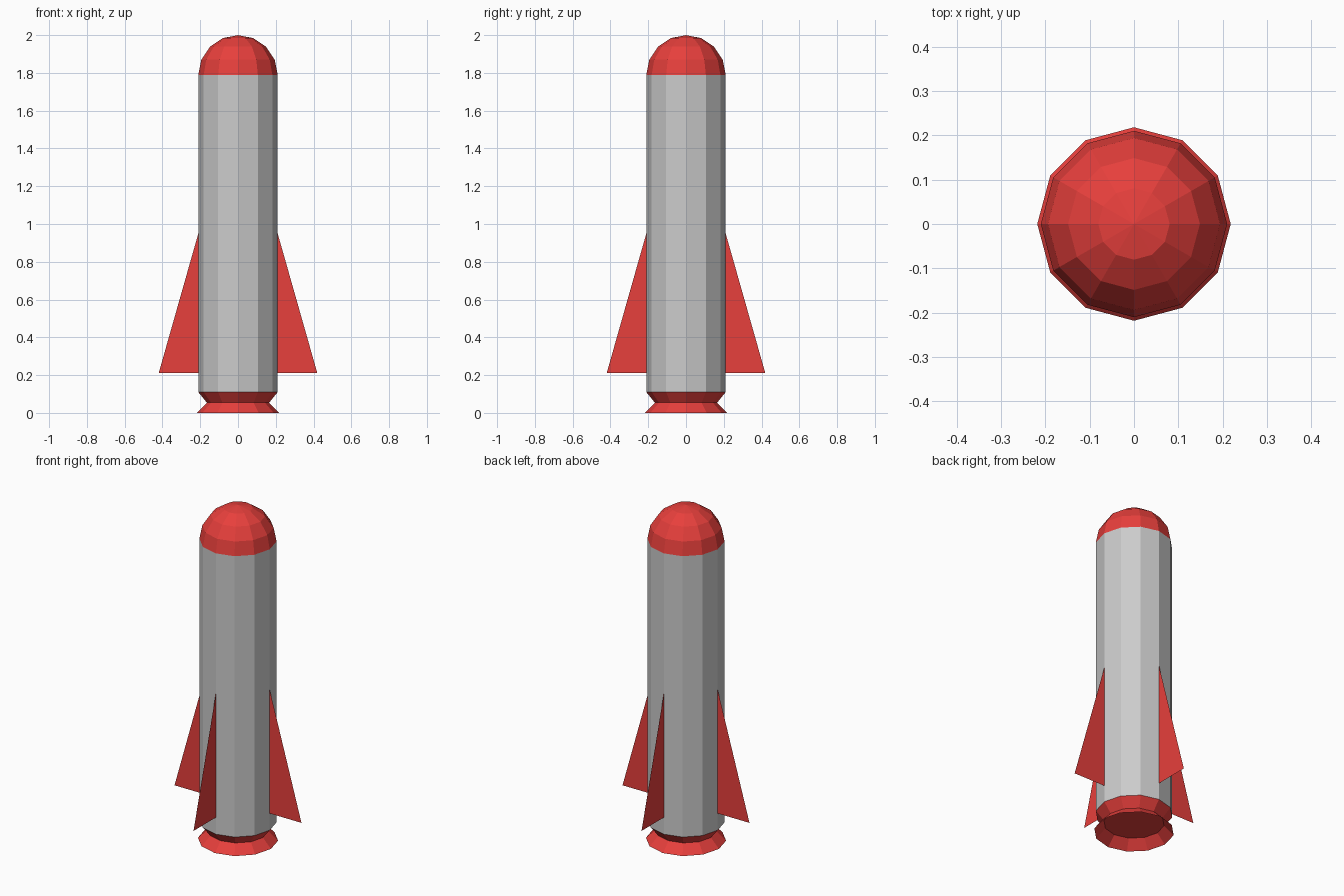
import bpy, math

if "Cube" in bpy.data.objects:
    bpy.data.objects.remove(bpy.data.objects["Cube"])

SIDES = 12
R = 0.21


def material(name, color):
    m = bpy.data.materials.new(name)
    m.diffuse_color = color
    m.use_nodes = True
    m.node_tree.nodes["Principled BSDF"].inputs["Base Color"].default_value = m.diffuse_color
    return m


red = material("red_paint", (0.8, 0.05, 0.045, 1))


def make_object(name, verts, faces, mat=None):
    mesh = bpy.data.meshes.new(name)
    mesh.from_pydata(verts, [], faces)
    obj = bpy.data.objects.new(name, mesh)
    bpy.context.collection.objects.link(obj)
    if mat:
        mesh.materials.append(mat)
    return obj


def lathe(name, profile, mat=None, tip=None, cap_ring=None):
    """Revolve (radius, z) points from bottom to top in flat facets."""
    verts = [(r * math.cos(2 * math.pi * i / SIDES),
              r * math.sin(2 * math.pi * i / SIDES), z)
             for r, z in profile for i in range(SIDES)]
    faces = []
    for k in range(len(profile) - 1):
        a, b = k * SIDES, (k + 1) * SIDES
        for i in range(SIDES):
            j = (i + 1) % SIDES
            faces.append((a + i, a + j, b + j, b + i))
    if tip is not None:
        top = (len(profile) - 1) * SIDES
        verts.append((0, 0, tip))
        for i in range(SIDES):
            faces.append((top + i, top + (i + 1) % SIDES, len(verts) - 1))
    if cap_ring is not None:
        s = cap_ring * SIDES
        faces.append(tuple(s + i for i in reversed(range(SIDES))))
    return make_object(name, verts, faces, mat)


# Grey hull tube
lathe("hull", [(R, 0.11), (R, 1.79)])

# Hemispherical nose
arc = [math.radians(22.5 * k) for k in range(4)]
lathe("nose", [(R * math.cos(t), 1.79 + R * math.sin(t)) for t in arc], red, tip=2.0)

# Flared nozzle, open below and closed at its waist
lathe("nozzle", [(0.218, 0.0), (0.165, 0.054), (R, 0.11)], red, cap_ring=1)

# Four thin triangular fins
for n, side in enumerate(("right", "back", "left", "front")):
    fin = make_object(f"fin_{side}", [(R, 0, 0.21), (0.42, 0, 0.21), (R, 0, 0.95)],
                      [(0, 1, 2)], red)
    fin.rotation_euler.z = n * math.pi / 2
